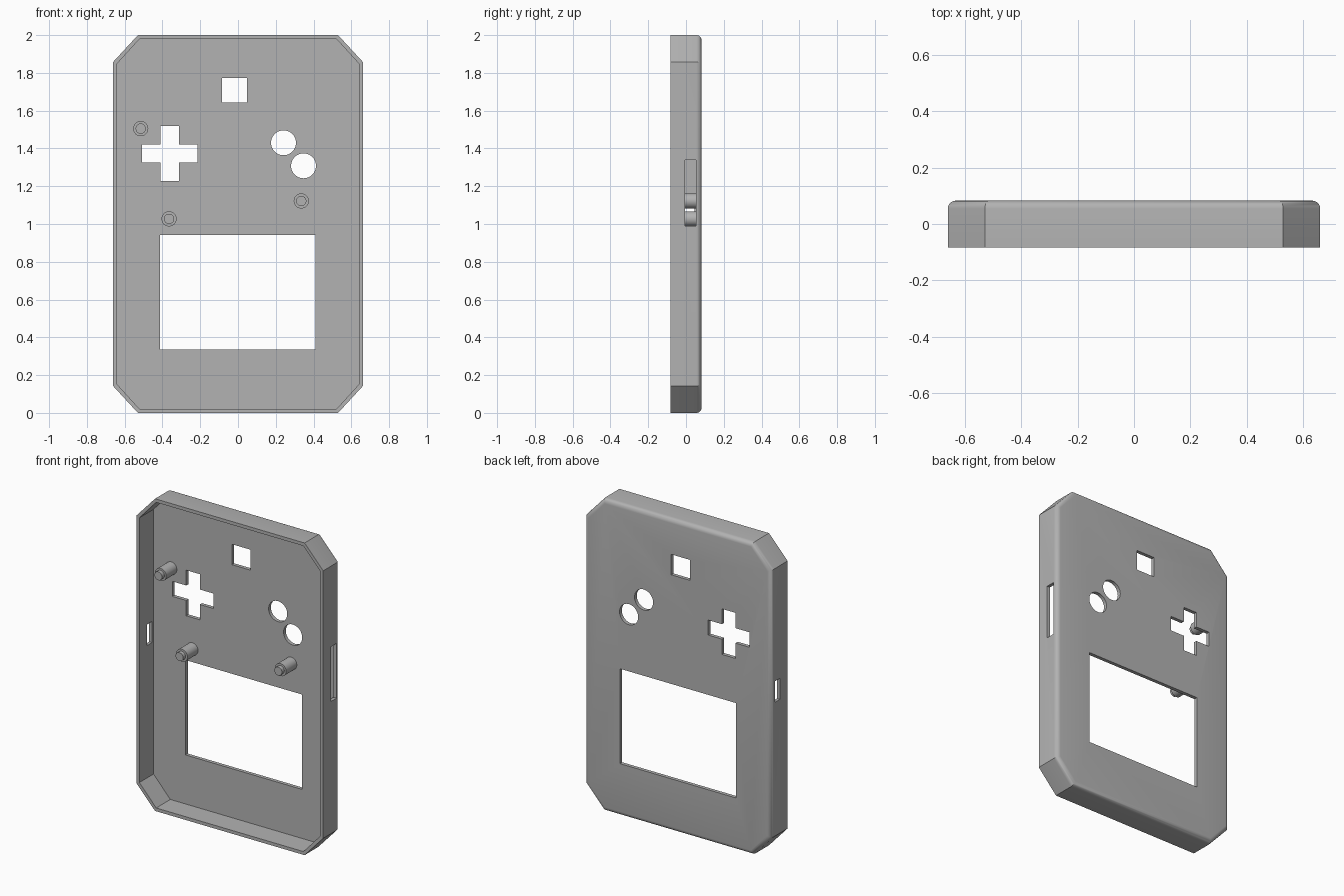
import bpy, bmesh, math

cube = bpy.data.objects.get("Cube")
if cube:
    bpy.data.objects.remove(cube, do_unlink=True)

grey = bpy.data.materials.new("plain grey")
grey.use_nodes = True
colour = (0.45, 0.45, 0.45, 1)
grey.diffuse_color = colour
grey.node_tree.nodes["Principled BSDF"].inputs["Base Color"].default_value = colour

FRONT, BACK, FLOOR = -0.083, 0.083, 0.06
WALL, ROUND = 0.021, 0.028


def prism(name, points, y0, y1, bevel=0):
    """Extrude an x-z outline from y0 to y1, optionally rounding the rim at y1."""
    bm = bmesh.new()
    base = bm.faces.new([bm.verts.new((x, y0, z)) for x, z in points])
    cap = bmesh.ops.extrude_face_region(bm, geom=[base], use_keep_orig=True)["geom"]
    for v in cap:
        if isinstance(v, bmesh.types.BMVert):
            v.co.y = y1
    bmesh.ops.recalc_face_normals(bm, faces=bm.faces)
    if bevel:
        rim = [e for e in bm.edges if all(v.co.y == e.verts[0].co.y > 0 for v in e.verts)]
        bmesh.ops.bevel(bm, geom=rim, offset=bevel, segments=5, profile=0.5, affect='EDGES')
    mesh = bpy.data.meshes.new(name)
    bm.to_mesh(mesh)
    bm.free()
    mesh.materials.append(grey)
    obj = bpy.data.objects.new(name, mesh)
    bpy.context.collection.objects.link(obj)
    return obj


def rect(x0, x1, z0, z1):
    return [(x0, z0), (x1, z0), (x1, z1), (x0, z1)]


def circle(cx, cz, r, n=40):
    return [(cx + r * math.cos(math.tau * i / n), cz + r * math.sin(math.tau * i / n))
            for i in range(n)]


def octagon(inset):
    # Rectangle with clipped corners, moved inwards by an even amount
    w, h = 0.662 - inset, 1 - inset
    cx, cz = 0.53 - inset * 0.4, 0.857 - inset * 0.43
    return [(x, z + 1) for x, z in [(-cx, -h), (cx, -h), (w, -cz), (w, cz),
                                    (cx, h), (-cx, h), (-w, cz), (-w, -cz)]]


def cross(cx, cz, arm, half):
    quarter = [(arm, -half), (arm, half), (half, half)]
    pts = []
    for k in range(4):
        c, s = [(1, 0), (0, 1), (-1, 0), (0, -1)][k]
        pts += [(cx + x * c - z * s, cz + x * s + z * c) for x, z in quarter]
    return pts


def activate(obj):
    bpy.ops.object.select_all(action='DESELECT')
    obj.select_set(True)
    bpy.context.view_layer.objects.active = obj


def cut(target, points, y0, y1):
    cutter = prism("cutter", points, y0, y1)
    cutter.hide_render = True
    mod = target.modifiers.new("cut", 'BOOLEAN')
    mod.operation, mod.solver, mod.object = 'DIFFERENCE', 'EXACT', cutter
    activate(target)
    bpy.ops.object.modifier_apply(modifier=mod.name)
    bpy.data.objects.remove(cutter, do_unlink=True)


# Hollow case, open at the front, with a rounded back rim
case = prism("case_shell", octagon(0), FRONT, BACK, ROUND)
cut(case, octagon(WALL), FRONT - 0.1, FLOOR)

# Openings through the back panel: screen, square window, pad and two buttons
for outline in (rect(-0.414, 0.41, 0.335, 0.943),
                rect(-0.085, 0.047, 1.642, 1.773),
                cross(-0.361, 1.374, 0.146, 0.048),
                circle(0.241, 1.43, 0.066),
                circle(0.347, 1.308, 0.066)):
    cut(case, outline, 0.02, 0.2)

# Slots through the side walls: long on the left, short on the right
cut(case, rect(0.6, 0.75, 0.99, 1.34), -0.006, 0.052)
cut(case, rect(-0.75, -0.6, 1.0, 1.135), -0.006, 0.045)

# Mounting posts with narrower locating pins
solids = [case]
for i, (x, z) in enumerate([(-0.515, 1.505), (-0.365, 1.027), (0.335, 1.122)], 1):
    solids.append(prism(f"post_{i}", circle(x, z, 0.04), -0.048, FLOOR + 0.005))
    solids.append(prism(f"post_pin_{i}", circle(x, z, 0.027), -0.072, -0.045))

for obj in solids:
    activate(obj)
    bpy.ops.object.shade_smooth_by_angle(angle=math.radians(30))
